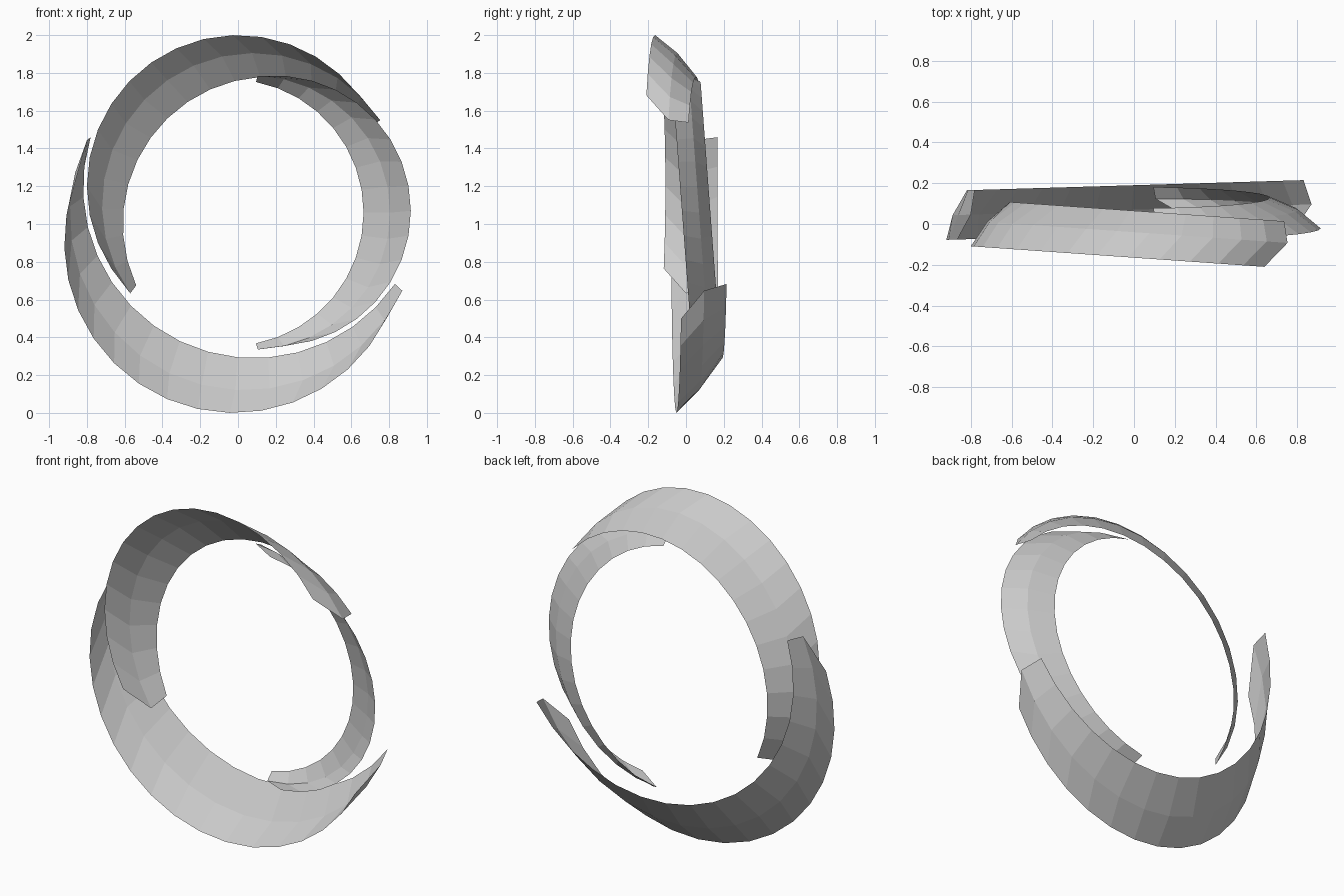
import bpy
import bmesh
from math import radians, cos, sin

cube = bpy.data.objects.get("Cube")
if cube:
    bpy.data.objects.remove(cube, do_unlink=True)

# One plain grey for every band
grey = bpy.data.materials.new("light_grey")
grey.use_nodes = True
COLOUR = (0.6, 0.6, 0.6, 1)
grey.diffuse_color = COLOUR
grey.node_tree.nodes["Principled BSDF"].inputs["Base Color"].default_value = COLOUR

SEGMENTS = 16


def band(name, rings, lean_x=0.0, lean_z=0.0):
    """Open sheet lofted through arcs: (centre x, centre z, radius, y, start, end)."""
    bm = bmesh.new()
    rows = []
    for cx, cz, radius, depth, start, end in rings:
        row = []
        for i in range(SEGMENTS + 1):
            a = radians(start + (end - start) * i / SEGMENTS)
            x, z = cx + radius * cos(a), cz + radius * sin(a)
            y = depth + lean_x * x + lean_z * (z - 1.05)
            row.append(bm.verts.new((x, y, z)))
        rows.append(row)
    for low, high in zip(rows, rows[1:]):
        for i in range(SEGMENTS):
            bm.faces.new((low[i], high[i], high[i + 1], low[i + 1]))
    mesh = bpy.data.meshes.new(name)
    bm.to_mesh(mesh)
    bm.free()
    mesh.materials.append(grey)
    obj = bpy.data.objects.new(name, mesh)
    bpy.context.collection.objects.link(obj)
    return obj


# Upper band, nearest the front
band("upper_band", [
    (0.0, 1.2, 0.8, -0.165, 37, 213),
    (0.085, 1.1, 0.805, -0.04, 34, 215.5),
    (0.17, 1.0, 0.78, 0.065, 43.5, 204.6),
], lean_x=-0.07)

# Lower band, the largest
band("lower_band", [
    (-0.02, 0.9, 0.9, -0.05, 160, 333.5),
    (0.035, 1.045, 0.925, 0.07, 154.5, 334.5),
    (0.085, 1.195, 0.905, 0.19, 163, 325.5),
], lean_x=0.03)

# Side band, the smallest
band("side_band", [
    (0.2, 1.07, 0.715, -0.02, -85, 85),
    (0.08, 1.06, 0.725, 0.07, -88, 88),
    (-0.04, 1.06, 0.705, 0.13, -79, 79),
], lean_z=-0.075)
